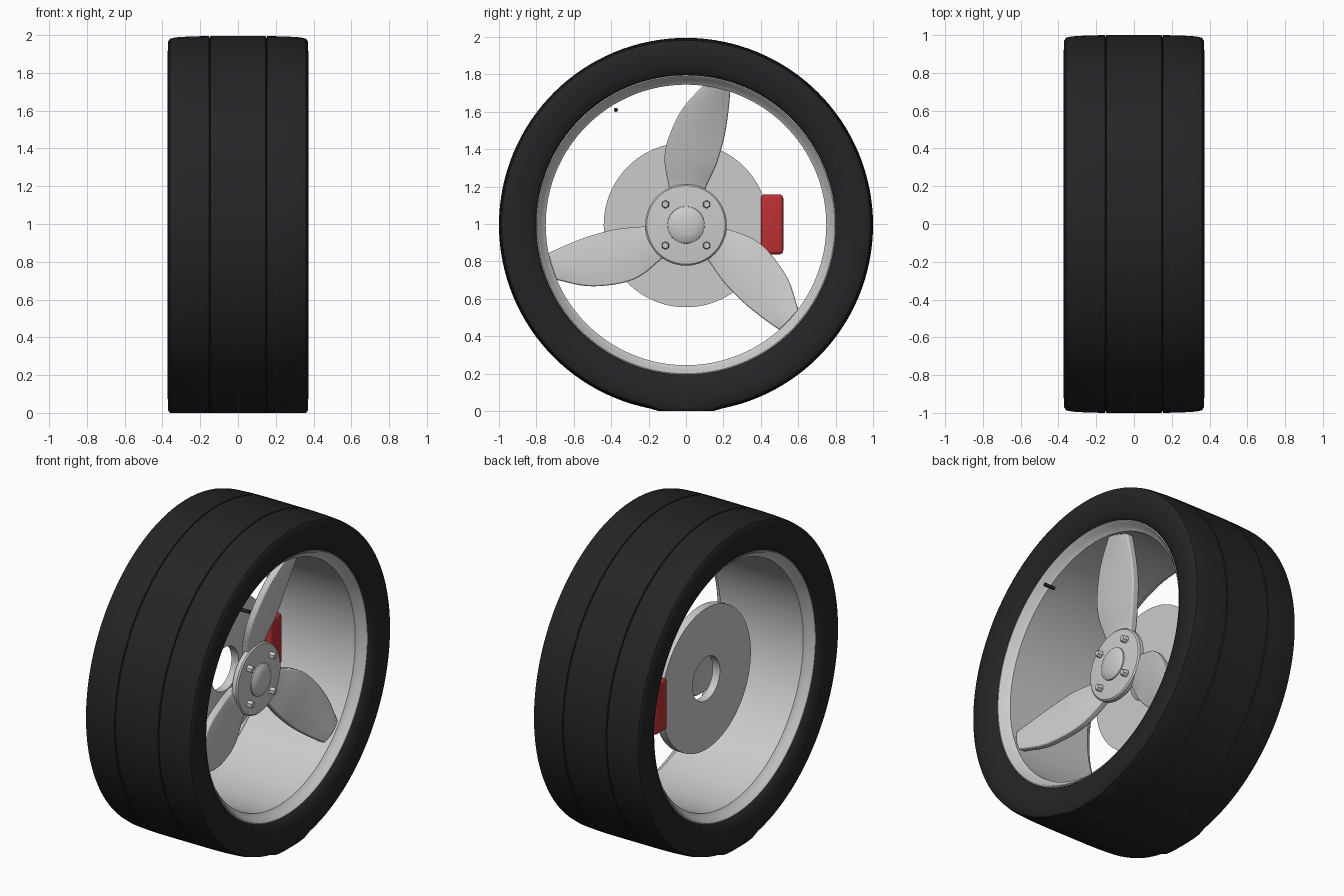
import bpy, bmesh
from math import sin, cos, pi
from mathutils import Vector, Matrix

if "Cube" in bpy.data.objects:
    bpy.data.objects.remove(bpy.data.objects["Cube"])

CZ = 0.995  # axle height


def material(name, rgb):
    m = bpy.data.materials.new(name)
    m.diffuse_color = (*rgb, 1)
    m.use_nodes = True
    m.node_tree.nodes["Principled BSDF"].inputs["Base Color"].default_value = m.diffuse_color
    return m


def finish(bm, name, mat=None, angle=0.6):
    bmesh.ops.recalc_face_normals(bm, faces=bm.faces)
    me = bpy.data.meshes.new(name)
    bm.to_mesh(me)
    bm.free()
    ob = bpy.data.objects.new(name, me)
    bpy.context.collection.objects.link(ob)
    if mat:
        me.materials.append(mat)
    bpy.ops.object.select_all(action='DESELECT')
    ob.select_set(True)
    bpy.context.view_layer.objects.active = ob
    bpy.ops.object.shade_smooth_by_angle(angle=angle)
    return ob


def lathe(name, profile, steps, mat=None, closed=True, centre=(0, CZ), edit=None):
    """Spin (x, radius) points around the axle direction."""
    bm = bmesh.new()
    cy, cz = centre
    rings = []
    for x, r in profile:
        if r == 0:
            rings.append([bm.verts.new((x, cy, cz))] * steps)
        else:
            rings.append([bm.verts.new((x, cy + r * sin(2 * pi * i / steps),
                                        cz + r * cos(2 * pi * i / steps)))
                          for i in range(steps)])
    n = len(rings)
    for k in range(n if closed else n - 1):
        a, b = rings[k], rings[(k + 1) % n]
        for i in range(steps):
            j = (i + 1) % steps
            quad = list(dict.fromkeys((a[i], a[j], b[j], b[i])))
            if len(quad) > 2:
                bm.faces.new(quad)
    if edit:
        edit(bm)
    return finish(bm, name, mat)


rubber = material("rubber", (0.018, 0.018, 0.02))
red = material("caliper_red", (0.5, 0.03, 0.035))


# Tyre with two grooves and a flattened contact patch
def flatten(bm):
    for v in bm.verts:
        if v.co.z < 0.04 and abs(v.co.y) < 0.165:
            v.co.z = max(0, v.co.z - 0.012)


half = [(0.146, 1.0), (0.15, 0.988), (0.154, 1.0), (0.25, 0.998), (0.33, 0.993),
        (0.36, 0.986), (0.37, 0.97), (0.372, 0.92), (0.365, 0.86), (0.35, 0.815),
        (0.335, 0.80), (0.32, 0.795)]
tyre = [(-x, r) for x, r in reversed(half)] + half
lathe("tyre", tyre, 128, rubber, edit=flatten)

# Rim barrel with rounded lips
lip = [(0.31, 0.812), (0.335, 0.803), (0.337, 0.795), (0.328, 0.785),
       (0.305, 0.775), (0.285, 0.75)]
lathe("rim", lip + [(-x, r) for x, r in reversed(lip)], 128)

# Hub, centre cap and bolts
lathe("hub", [(0.06, 0), (0.06, 0.12), (0.105, 0.13), (0.105, 0.21), (0.112, 0.218),
              (0.138, 0.218), (0.146, 0.21), (0.155, 0.11), (0.155, 0)], 64, closed=False)
lathe("centre_cap", [(0.15, 0.1), (0.162, 0.098), (0.174, 0.08), (0.181, 0.05),
                     (0.184, 0)], 48, closed=False)
for k, (sy, sz) in enumerate([(1, 1), (1, -1), (-1, 1), (-1, -1)]):
    lathe(f"bolt_{k + 1}", [(0.13, 0.022), (0.175, 0.022), (0.182, 0.017), (0.182, 0)],
          6, closed=False, centre=(0.11 * sy, CZ + 0.11 * sz))

# Blade spokes: edge points are (x, sideways, radial)
left = [(0.125, -0.08, 0.15), (0.135, -0.095, 0.22), (0.17, -0.115, 0.35), (0.20, -0.092, 0.47),
        (0.235, -0.02, 0.62), (0.27, 0.095, 0.75)]
right = [(0.11, 0.085, 0.15), (0.12, 0.115, 0.22), (0.15, 0.165, 0.33), (0.18, 0.205, 0.47),
         (0.215, 0.226, 0.6), (0.25, 0.237, 0.715)]


def smooth_path(pts, sub=5):
    p = [Vector(q) for q in pts]
    p = [2 * p[0] - p[1]] + p + [2 * p[-1] - p[-2]]
    out = []
    for i in range(1, len(p) - 2):
        a, b, c, d = p[i - 1:i + 3]
        for s in range(sub):
            t = s / sub
            out.append(0.5 * (2 * b + (c - a) * t + (2 * a - 5 * b + 4 * c - d) * t * t
                              + (3 * b - a - 3 * c + d) * t ** 3))
    return out + [p[-2]]


for k in range(3):
    bm = bmesh.new()
    rot = Matrix.Translation((0, 0, CZ)) @ Matrix.Rotation(2 * pi * k / 3, 4, 'X')
    rows = []
    for a, b in zip(smooth_path(left), smooth_path(right)):
        row = []
        for j in range(7):
            t = j / 6
            front = a.lerp(b, t)
            front.x += 0.012 * (1 - (2 * t - 1) ** 2)
            row.append(front)
        row += [q - Vector((0.045, 0, 0)) for q in reversed(row)]
        rows.append([bm.verts.new(rot @ q) for q in row])
    for a, b in zip(rows, rows[1:]):
        for i in range(14):
            j = (i + 1) % 14
            bm.faces.new((a[i], a[j], b[j], b[i]))
    bm.faces.new(rows[0])
    bm.faces.new(rows[-1])
    ob = finish(bm, f"spoke_{k + 1}")
    mod = ob.modifiers.new("bevel", 'BEVEL')
    mod.width, mod.segments, mod.angle_limit = 0.007, 2, 0.8

# Brake disc with centre hole
lathe("brake_disc", [(-0.14, 0.135), (-0.14, 0.44), (-0.09, 0.44), (-0.09, 0.135)], 96)

# Brake caliper
bm = bmesh.new()
bmesh.ops.create_cube(bm, size=1, matrix=Matrix.Translation((-0.105, 0.46, CZ + 0.003))
                      @ Matrix.Diagonal((0.1, 0.12, 0.32, 1)))
bmesh.ops.bevel(bm, geom=bm.edges[:], offset=0.02, segments=4, profile=0.5, affect='EDGES')
finish(bm, "brake_caliper", red)

# Tyre valve
lathe("valve", [(0.275, 0), (0.275, 0.011), (0.345, 0.011), (0.345, 0)], 16, rubber,
      closed=False, centre=(-0.375, CZ + 0.615))
